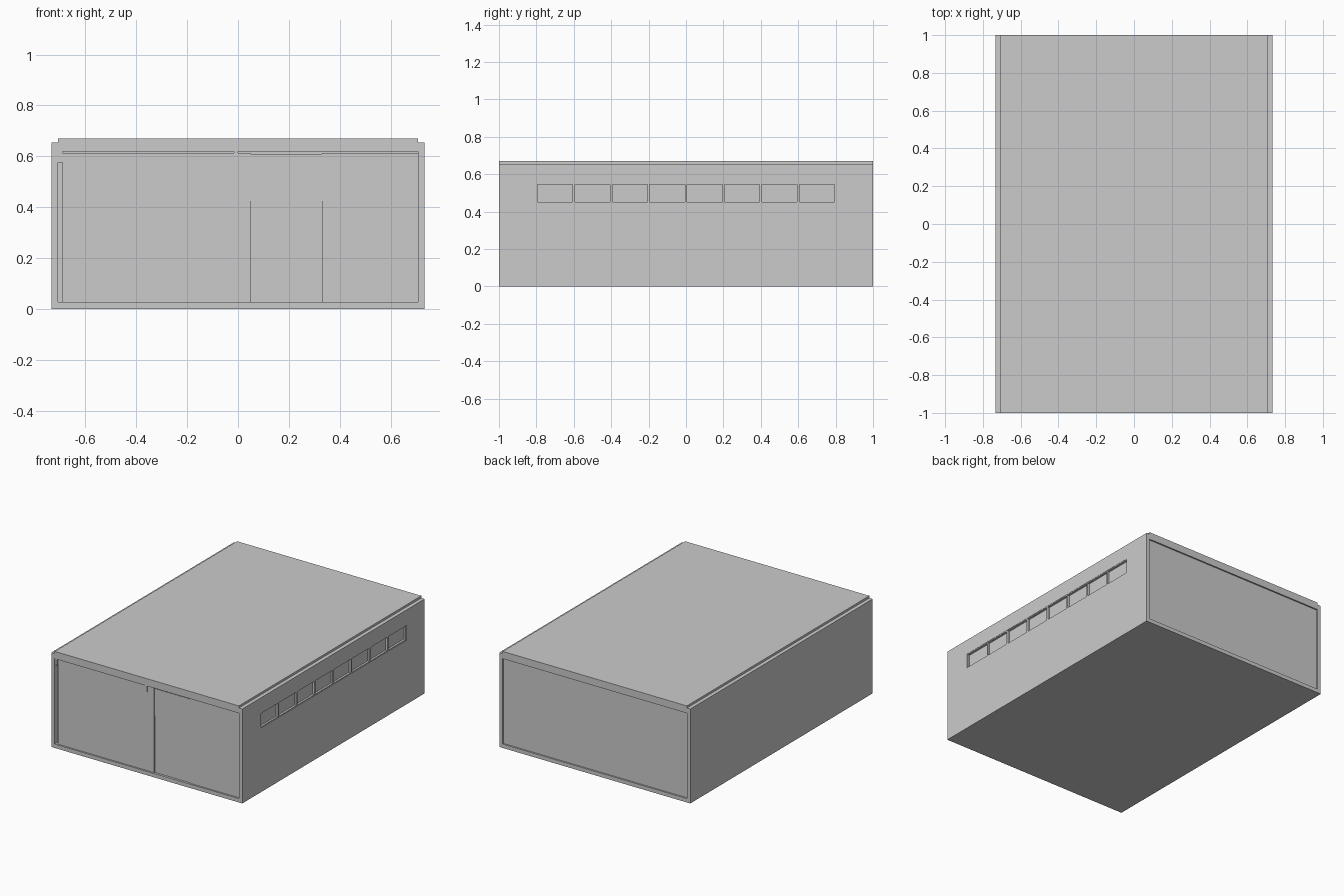
import bpy, bmesh

if "Cube" in bpy.data.objects:
    bpy.data.objects.remove(bpy.data.objects["Cube"])


def boxes(name, ranges):
    """One object made of axis-aligned boxes given as (x0, x1, y0, y1, z0, z1)."""
    bm = bmesh.new()
    for x0, x1, y0, y1, z0, z1 in ranges:
        for v in bmesh.ops.create_cube(bm, size=1)["verts"]:
            v.co.x = x0 if v.co.x < 0 else x1
            v.co.y = y0 if v.co.y < 0 else y1
            v.co.z = z0 if v.co.z < 0 else z1
    me = bpy.data.meshes.new(name)
    bm.to_mesh(me)
    bm.free()
    ob = bpy.data.objects.new(name, me)
    bpy.context.collection.objects.link(ob)
    return ob


W, IN = 0.733, 0.707        # outer and inner face of the side walls
Z0, Z1 = 0.027, 0.655       # side wall bottom and top
WIN_Y, WIN_B, WIN_T = 0.80, 0.445, 0.55

# Floor and roof slabs
boxes("floor_slab", [(-W, W, -1, 1, 0, Z0)])
boxes("roof_slab", [(-IN, IN, -1, 1, 0.619, 0.67)])

# Side walls; the right one leaves a long window slot
boxes("left_wall", [(-W, -IN, -1, 1, Z0, Z1)])
boxes("right_wall", [
    (IN, W, -1, 1, Z0, WIN_B),
    (IN, W, -1, 1, WIN_T, Z1),
    (IN, W, -1, -WIN_Y, WIN_B, WIN_T),
    (IN, W, WIN_Y, 1, WIN_B, WIN_T),
])

# Back wall and front wall panels either side of the doorway
boxes("back_wall", [(-IN, IN, 0.963, 0.99, Z0, 0.619)])
FY0, FY1 = -0.99, -0.963
boxes("front_wall_left", [(-0.69, 0.05, FY0, FY1, Z0, 0.614)])
boxes("front_wall_right", [(0.33, IN, FY0, FY1, Z0, 0.614)])

# Door and the panel above it
boxes("door", [(0.05, 0.33, FY0 + 0.006, FY1, Z0, 0.424)])
boxes("door_transom", [(0.05, 0.33, FY0 + 0.003, FY1, 0.424, 0.61)])

# Ceiling beams whose ends show on the front
boxes("ceiling_beams", [(x - 0.008, x + 0.008, -0.995, 0.963, 0.575, 0.62)
                        for x in (-0.699, -0.008)])

# Row of eight windows: recessed panes and slim frames
n = 8
pitch = 2 * WIN_Y / n
t = 0.006
panes, frames = [], []
for i in range(n):
    a = -WIN_Y + i * pitch
    b = a + pitch
    panes.append((0.712, 0.717, a + t, b - t, WIN_B + t, WIN_T - t))
    frames += [
        (IN, 0.731, a, a + t, WIN_B, WIN_T),
        (IN, 0.731, b - t, b, WIN_B, WIN_T),
        (IN, 0.731, a + t, b - t, WIN_B, WIN_B + t),
        (IN, 0.731, a + t, b - t, WIN_T - t, WIN_T),
    ]
boxes("window_panes", panes)
boxes("window_frames", frames)
